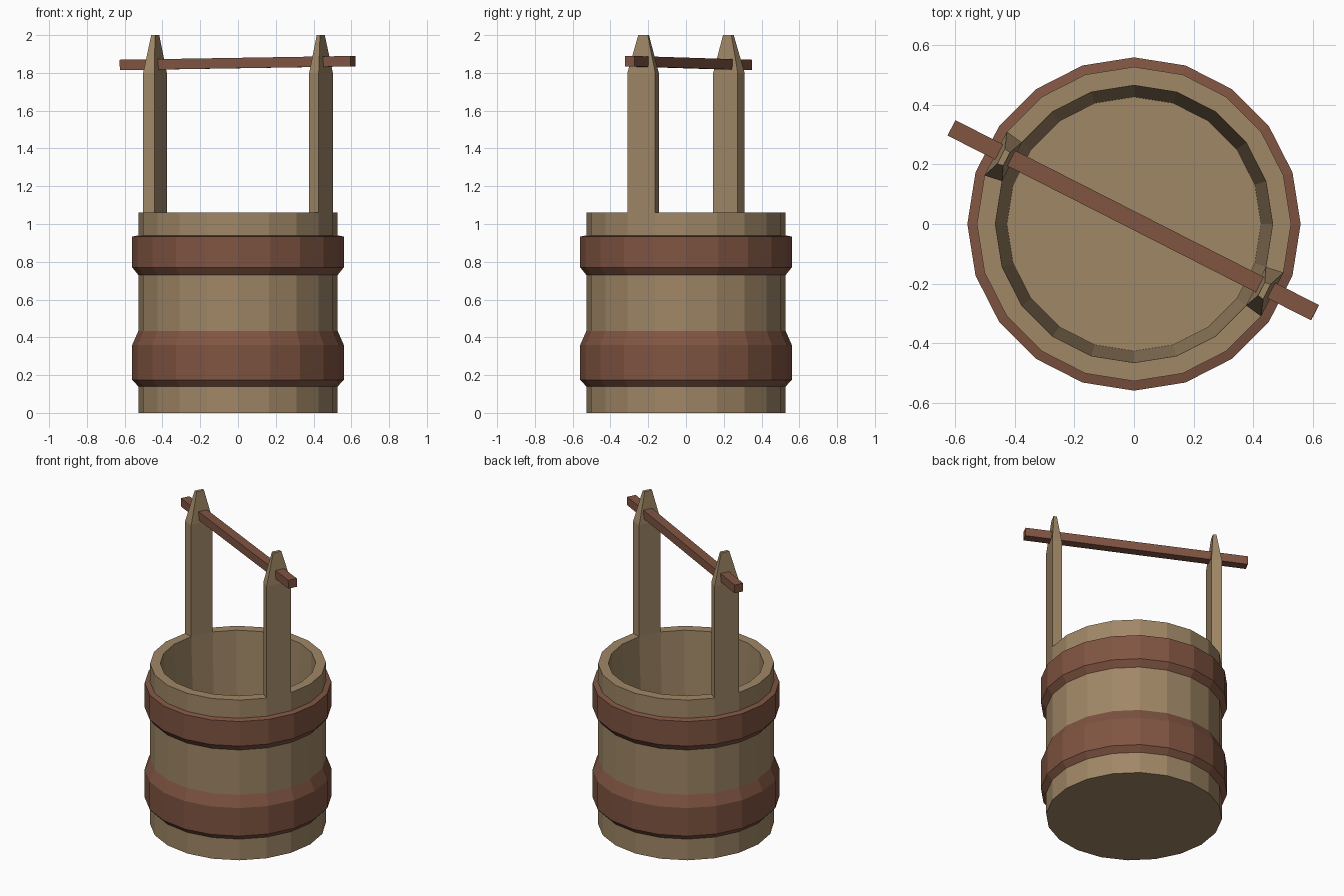
import bpy, bmesh, math
from mathutils import Vector

if "Cube" in bpy.data.objects:
    bpy.data.objects.remove(bpy.data.objects["Cube"])

SIDES = 20
STEP = 2 * math.pi / SIDES


def material(name, rgb):
    m = bpy.data.materials.new(name)
    m.diffuse_color = (*rgb, 1)
    m.use_nodes = True
    m.node_tree.nodes["Principled BSDF"].inputs["Base Color"].default_value = m.diffuse_color
    return m


wood = material("pale_wood", (0.352, 0.242, 0.133))
brown = material("dark_brown", (0.216, 0.090, 0.054))


def make(name, verts, faces, mat):
    me = bpy.data.meshes.new(name)
    me.from_pydata([tuple(v) for v in verts], [], faces)
    bm = bmesh.new()
    bm.from_mesh(me)
    bmesh.ops.recalc_face_normals(bm, faces=bm.faces)
    bm.to_mesh(me)
    bm.free()
    me.materials.append(mat)
    ob = bpy.data.objects.new(name, me)
    bpy.context.collection.objects.link(ob)
    return ob


def polar(r, a, z):
    return Vector((r * math.cos(a), r * math.sin(a), z))


def lathe(name, profile, mat, closed):
    """Revolve (radius, z) points; closed loops the profile, else cap both ends."""
    n = len(profile)
    verts = [polar(r, i * STEP, z) for r, z in profile for i in range(SIDES)]
    faces = []
    for k in range(n if closed else n - 1):
        a, b = k * SIDES, (k + 1) % n * SIDES
        for i in range(SIDES):
            j = (i + 1) % SIDES
            faces.append((a + i, a + j, b + j, b + i))
    if not closed:
        faces.append(tuple(range(SIDES)))
        faces.append(tuple(range((n - 1) * SIDES, n * SIDES)))
    return make(name, verts, faces, mat)


def stack(name, rings, mat):
    """Join four-cornered rings into a closed solid."""
    verts = [v for ring in rings for v in ring]
    faces = [(0, 1, 2, 3)]
    for k in range(len(rings) - 1):
        for i in range(4):
            j = (i + 1) % 4
            faces.append((4 * k + i, 4 * k + j, 4 * k + 4 + j, 4 * k + 4 + i))
    faces.append(tuple(range(len(verts) - 4, len(verts))))
    return make(name, verts, faces, mat)


# Bucket with hollow, slightly tapered inside
lathe("bucket_body", [(0.528, 0), (0.528, 1.06), (0.466, 1.06), (0.427, 0.1)], wood, False)

# Hoops around the bucket
lathe("upper_hoop", [(0.52, 0.73), (0.528, 0.73), (0.56, 0.77), (0.56, 0.933),
                     (0.528, 0.94), (0.52, 0.94)], brown, True)
lathe("lower_hoop", [(0.52, 0.14), (0.528, 0.14), (0.56, 0.175), (0.56, 0.36),
                     (0.528, 0.433), (0.52, 0.433)], brown, True)

# Posts rising from one rim segment on each side, tapered at the tip
for name, seg in (("left_post", 8), ("right_post", 18)):
    corners = [(0.528, seg), (0.528, seg + 1), (0.466, seg + 1), (0.466, seg)]
    ring = lambda z: [polar(r, s * STEP, z) for r, s in corners]
    top = ring(2.0)
    mid = sum(top, Vector()) / 4
    stack(name, [ring(1.055), ring(1.8), [mid + (v - mid) * 0.34 for v in top]], wood)

# Slightly tilted square handle through both posts
start, end = Vector((-0.613, 0.323, 1.842)), Vector((0.608, -0.298, 1.862))
along = (end - start).normalized()
side = along.cross(Vector((0, 0, 1))).normalized() * 0.029
up = side.cross(along).normalized() * 0.0275
stack("handle_bar", [[p + side + up, p - side + up, p - side - up, p + side - up]
                     for p in (start, end)], brown)
